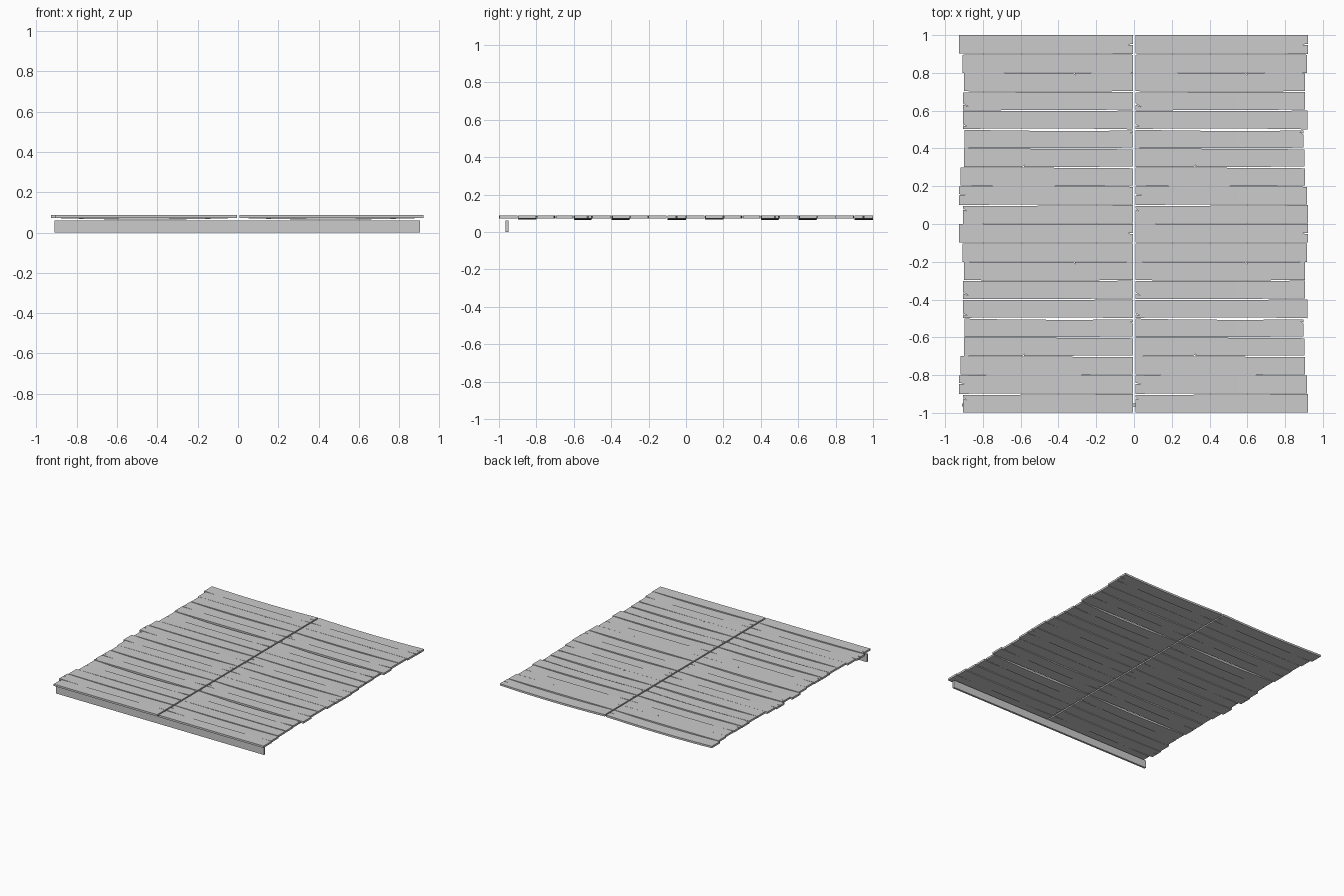
import bpy, bmesh

if "Cube" in bpy.data.objects:
    bpy.data.objects.remove(bpy.data.objects["Cube"])

PITCH, THICK, TOP, SEGS = 0.1, 0.015, 0.0875, 10

# Ten plank patterns, repeated twice along the deck:
# outer left x, outer right x, back edge insets (left, middle, right),
# front edge insets (left, middle, right) in thousandths, sag
PATTERNS = [
    (-0.926, 0.920, (0, 0, 0), (2, 2, 1), 0.008),
    (-0.909, 0.917, (4, 3, 4), (0, 1, 0), 0.0),
    (-0.900, 0.905, (1, 0, 2), (3, 1, 4), 0.001),
    (-0.904, 0.905, (3, 2, 0), (2, 3, 6), 0.008),
    (-0.906, 0.918, (3, 2, 0), (3, 6, 1), 0.001),
    (-0.898, 0.898, (1, 7, 5), (1, 2, 4), 0.008),
    (-0.900, 0.903, (1, 2, 5), (1, 2, 4), 0.0),
    (-0.918, 0.905, (0, 2, 5), (3, 1, 4), 0.001),
    (-0.927, 0.915, (1, 0, 3), (1, 3, 3), 0.007),
    (-0.905, 0.921, (6, 3, 0), (1, 2, 2), 0.001),
]
# Split ends: pattern -> (end 0 left / 1 right, position across, depth, slant)
SPLITS = {0: (1, 0.5, 0.04, 0.0), 3: (0, 0.35, 0.03, -0.015),
          4: (0, 0.25, 0.025, -0.01), 5: (1, 0.75, 0.02, 0.012),
          8: (0, 0.55, 0.035, 0.0), 9: (0, 0.8, 0.02, -0.012)}
# Edge nicks: pattern -> (segment, on back edge)
NICKS = {2: (6, True), 6: (3, False)}


def quad(v, t):
    """Smooth curve through three values at t = 0, 0.5, 1."""
    a, m, b = v
    return a * (1 - t) * (1 - 2 * t) + 4 * m * t * (1 - t) + b * t * (2 * t - 1)


def plank(name, kind, x0, x1, y_back):
    _, _, back, front, sag = PATTERNS[kind]
    bm = bmesh.new()

    def height(x):
        t = (x - x0) / (x1 - x0)
        return TOP - sag * 4 * t * (1 - t)

    def vert(x, y):
        return bm.verts.new((x, y, height(x)))

    rows = []
    for i in range(SEGS + 1):
        t = i / SEGS
        x = x0 + (x1 - x0) * t
        lo = y_back - PITCH + quad(front, t) / 1000
        hi = y_back - quad(back, t) / 1000
        rows.append((vert(x, lo), vert(x, hi)))

    for i in range(SEGS):
        (a, d), (b, c) = rows[i], rows[i + 1]
        low, right, high, left = [], [], [], []
        # Narrow wedge-shaped split in the end grain
        if kind in SPLITS:
            end, pos, depth, slant = SPLITS[kind]
            y = y_back - PITCH * (1 - pos)
            if end and i == SEGS - 1:
                right = [vert(x1, y - 0.003), vert(x1 - depth, y + slant), vert(x1, y + 0.003)]
            elif not end and i == 0:
                left = [vert(x0, y + 0.003), vert(x0 + depth, y + slant), vert(x0, y - 0.003)]
        # Small nick in a long edge
        if kind in NICKS and NICKS[kind][0] == i:
            p, q = (d, c) if NICKS[kind][1] else (a, b)
            s = -1 if NICKS[kind][1] else 1
            xm, ym = (p.co.x + q.co.x) / 2, (p.co.y + q.co.y) / 2
            nick = [vert(xm - 0.006, ym), vert(xm + 0.008, ym + s * 0.012), vert(xm + 0.004, ym)]
            if NICKS[kind][1]:
                high = nick[::-1]
            else:
                low = nick
        bm.faces.new([a] + low + [b] + right + [c] + high + [d] + left)

    # Give the board its thickness
    grown = bmesh.ops.extrude_face_region(bm, geom=bm.faces[:], use_keep_orig=True)
    for v in grown["geom"]:
        if isinstance(v, bmesh.types.BMVert):
            v.co.z -= THICK
    bmesh.ops.recalc_face_normals(bm, faces=bm.faces[:])
    mesh = bpy.data.meshes.new(name)
    bm.to_mesh(mesh)
    bm.free()
    bpy.context.collection.objects.link(bpy.data.objects.new(name, mesh))


# Two columns of deck planks, from back to front
for row in range(20):
    kind = row % 10
    xl, xr = PATTERNS[kind][:2]
    y = 1.0 - row * PITCH
    plank(f"deck_plank_left_{row + 1}", kind, xl, -0.004, y)
    plank(f"deck_plank_right_{row + 1}", kind, 0.007, xr, y)

# Support beam under the front edge
bpy.ops.mesh.primitive_cube_add(size=1, location=(-0.004, -0.958, 0.03))
beam = bpy.context.object
beam.name = "front_support_beam"
beam.scale = (1.812, 0.016, 0.06)
